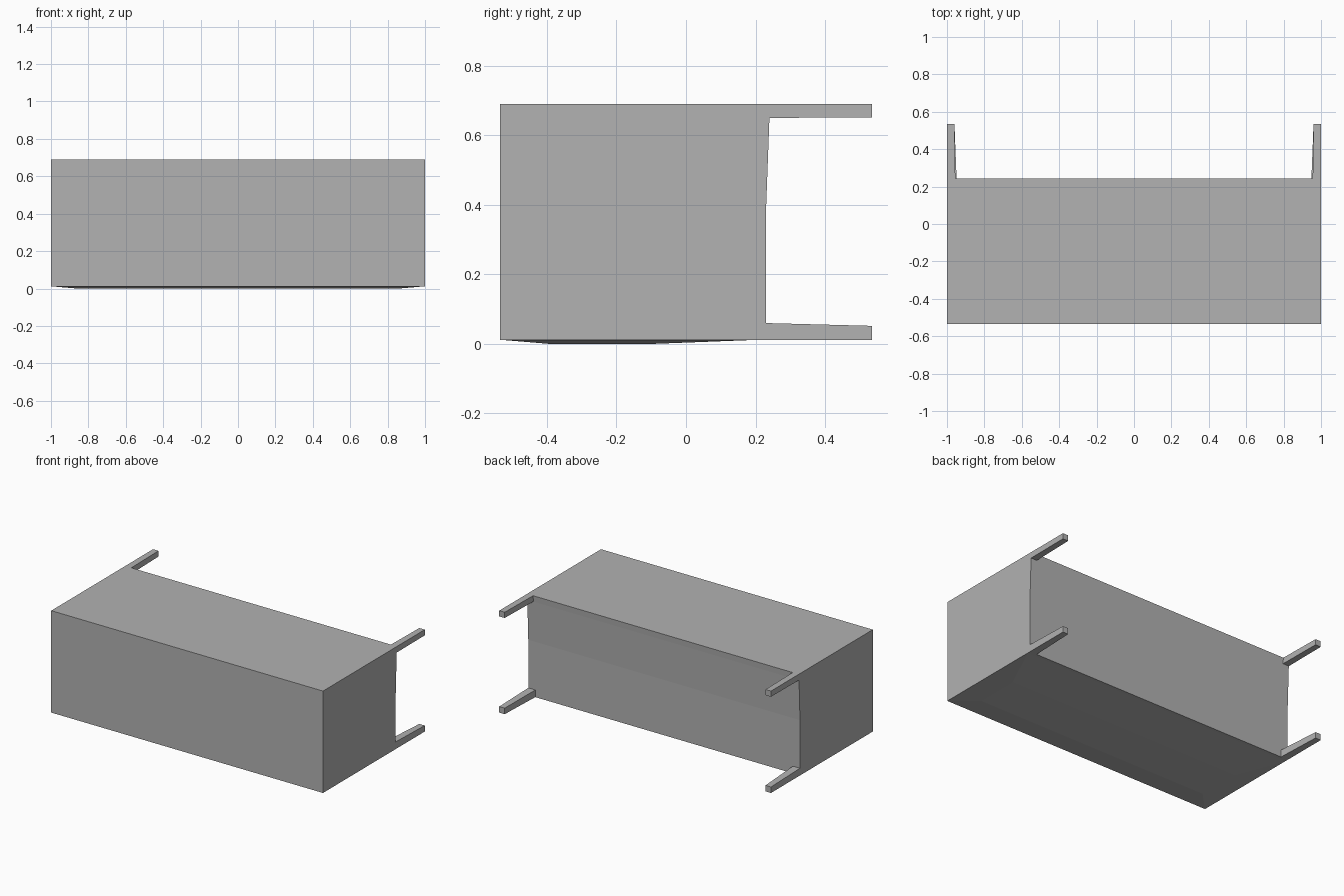
import bpy
import bmesh

cube = bpy.data.objects.get("Cube")
if cube:
    bpy.data.objects.remove(cube, do_unlink=True)

grey = bpy.data.materials.new("plain grey")
grey.use_nodes = True
colour = (0.445, 0.445, 0.445, 1)
grey.diffuse_color = colour
grey.node_tree.nodes["Principled BSDF"].inputs["Base Color"].default_value = colour

FRONT, BACK, TIP = -0.535, 0.23, 0.535
BASE, TOP = 0.012, 0.69


def loft(name, rings):
    """Closed solid through rings of equal point count."""
    bm = bmesh.new()
    loops = [[bm.verts.new(p) for p in ring] for ring in rings]
    for a, b in zip(loops, loops[1:]):
        for i in range(len(a)):
            j = (i + 1) % len(a)
            bm.faces.new((a[i], a[j], b[j], b[i]))
    bm.faces.new(loops[0])
    bm.faces.new(loops[-1])
    bmesh.ops.recalc_face_normals(bm, faces=bm.faces)
    mesh = bpy.data.meshes.new(name)
    bm.to_mesh(mesh)
    bm.free()
    mesh.materials.append(grey)
    obj = bpy.data.objects.new(name, mesh)
    bpy.context.collection.objects.link(obj)
    return obj


def rect(x0, x1, y0, y1, z):
    return [(x0, y0, z), (x1, y0, z), (x1, y1, z), (x0, y1, z)]


def section(x0, x1, y, z0, z1):
    return [(x0, y, z0), (x1, y, z0), (x1, y, z1), (x0, y, z1)]


# Main block: side profile with a slightly flared upper back
profile = [(FRONT, BASE), (BACK, BASE), (BACK, 0.38),
           (0.24, 0.65), (0.243, TOP), (FRONT, TOP)]
loft("body", [[(x, y, z) for y, z in profile] for x in (-1, 1)])

# Shallow bulge on the underside
loft("underside_bulge", [rect(-0.86, 0.86, -0.39, -0.1, 0),
                         rect(-1, 1, FRONT, 0.21, BASE)])

# Four tapered legs reaching backwards
for side, s in (("right", -1), ("left", 1)):
    loft("upper_leg_" + side, [section(s * 0.955, s, BACK, 0.65, TOP),
                               section(s * 0.96, s, TIP, 0.652, TOP)])
    loft("lower_leg_" + side, [section(s * 0.948, s, BACK, BASE, 0.06),
                               section(s * 0.96, s, TIP, BASE, 0.052)])
